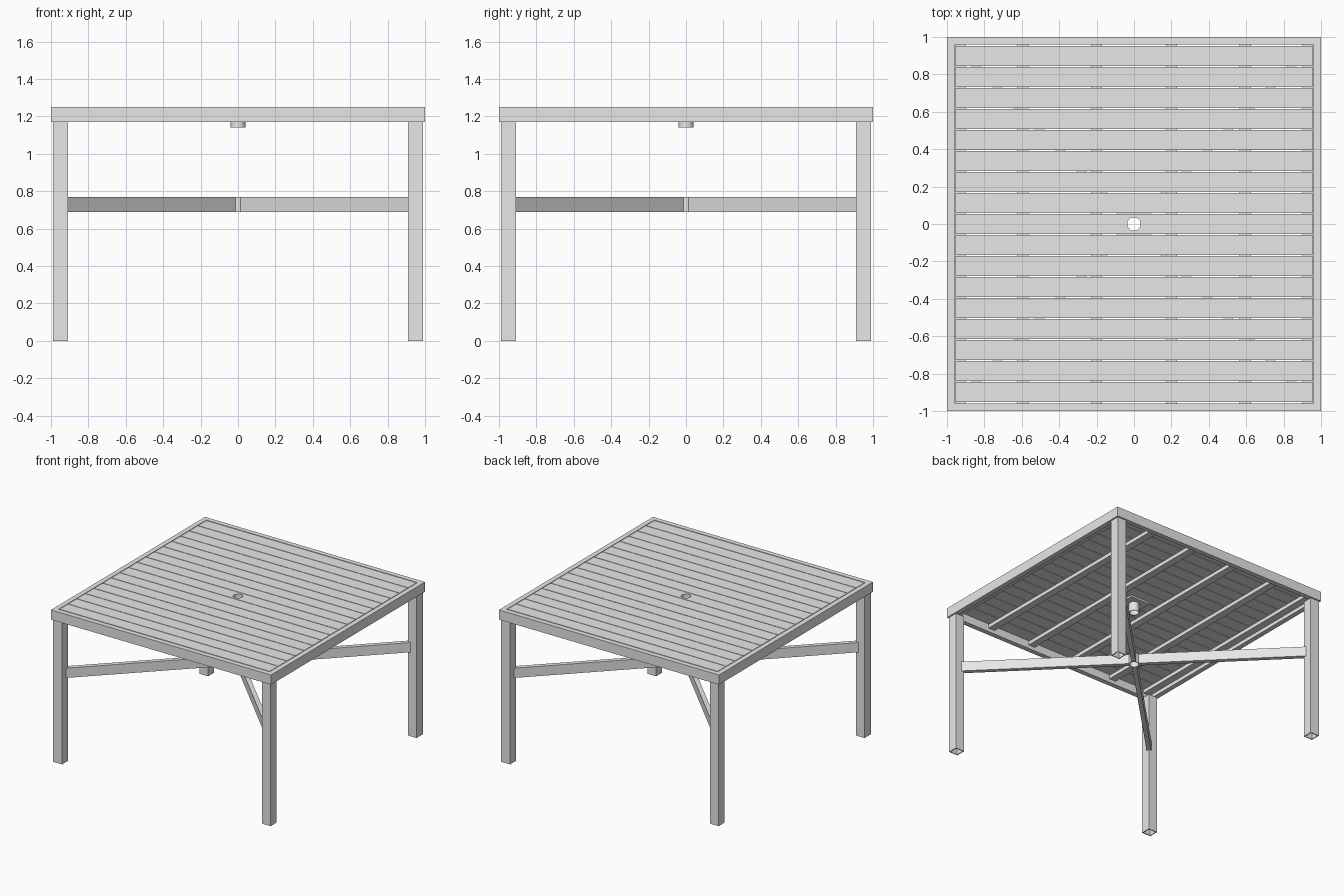
import bpy, bmesh, math
from mathutils import Matrix, Vector

if "Cube" in bpy.data.objects:
    bpy.data.objects.remove(bpy.data.objects["Cube"])

grey = bpy.data.materials.new("light_grey")
grey.diffuse_color = (0.8, 0.8, 0.8, 1)
grey.use_nodes = True
grey.node_tree.nodes["Principled BSDF"].inputs["Base Color"].default_value = grey.diffuse_color


def finish(name, bm):
    bmesh.ops.recalc_face_normals(bm, faces=bm.faces)
    mesh = bpy.data.meshes.new(name)
    bm.to_mesh(mesh)
    bm.free()
    mesh.materials.append(grey)
    ob = bpy.data.objects.new(name, mesh)
    bpy.context.collection.objects.link(ob)
    return ob


def box(name, size, centre, angle=0):
    bm = bmesh.new()
    bmesh.ops.create_cube(bm, size=1)
    m = Matrix.Rotation(angle, 4, 'Z') @ Matrix.Translation(centre) @ Matrix.Diagonal((*size, 1))
    bm.transform(m)
    return finish(name, bm)


def tube(name, sides, r_out, r_in, z0, z1, x=0, y=0):
    """Hollow prism with open ends; four sides gives a square tube."""
    bm = bmesh.new()
    rings = []
    for r, z in ((r_out, z0), (r_out, z1), (r_in, z1), (r_in, z0)):
        ring = []
        for i in range(sides):
            a = 2 * math.pi * (i + 0.5) / sides
            ring.append(bm.verts.new((x + r * math.cos(a), y + r * math.sin(a), z)))
        rings.append(ring)
    for k in range(4):
        a, b = rings[k], rings[(k + 1) % 4]
        for i in range(sides):
            j = (i + 1) % sides
            f = bm.faces.new((a[i], a[j], b[j], b[i]))
            f.smooth = sides > 8 and k in (0, 2)
    ob = finish(name, bm)
    if sides > 8:
        ob.data.set_sharp_from_angle(angle=math.radians(40))
    return ob


R2 = math.sqrt(2)

# Table top rim
tube("top_frame", 4, 1.0 * R2, 0.96 * R2, 1.17, 1.25)

# Slats across the top
COUNT, SPAN, GAP = 17, 1.91, 0.005
pitch = SPAN / COUNT
slats = []
for i in range(COUNT):
    y = (i - (COUNT - 1) / 2) * pitch
    slats.append(box(f"slat_{i + 1}", (SPAN, pitch - GAP, 0.02), (0, y, 1.24)))

# Battens under the slats
for x in (-0.93, -0.595, -0.2, 0.2, 0.595, 0.93):
    box("batten", (0.06, 1.92, 0.03), (x, 0, 1.215))

# Plate that supports the centre slat
plate = box("centre_plate", (0.18, 0.15, 0.015), (0, 0, 1.2225))

# Round hole through the centre slat and plate
bm = bmesh.new()
bmesh.ops.create_cone(bm, cap_ends=True, segments=32, radius1=0.0395, radius2=0.0395,
                      depth=0.3, matrix=Matrix.Translation((0, 0, 1.22)))
cutter = finish("hole_cutter", bm)
cutter.hide_render = True
for ob in (slats[COUNT // 2], plate):
    mod = ob.modifiers.new("hole", 'BOOLEAN')
    mod.operation = 'DIFFERENCE'
    mod.solver = 'EXACT'
    mod.object = cutter
    bpy.context.view_layer.objects.active = ob
    bpy.ops.object.modifier_apply(modifier=mod.name)
bpy.data.objects.remove(cutter)

# Pole sleeve in the top and matching collar in the braces
tube("pole_sleeve", 32, 0.04, 0.036, 1.14, 1.25)
tube("brace_collar", 32, 0.04, 0.036, 0.69, 0.77)

# Hollow square legs
for sx in (-1, 1):
    for sy in (-1, 1):
        tube("leg", 4, 0.04 * R2, 0.033 * R2, 0, 1.17, sx * 0.948, sy * 0.948)

# Diagonal braces from the collar to each leg
start, end = 0.0365, 1.305
for k in range(4):
    box("brace", (end - start, 0.036, 0.08), ((start + end) / 2, 0, 0.73),
        math.pi / 4 + k * math.pi / 2)
